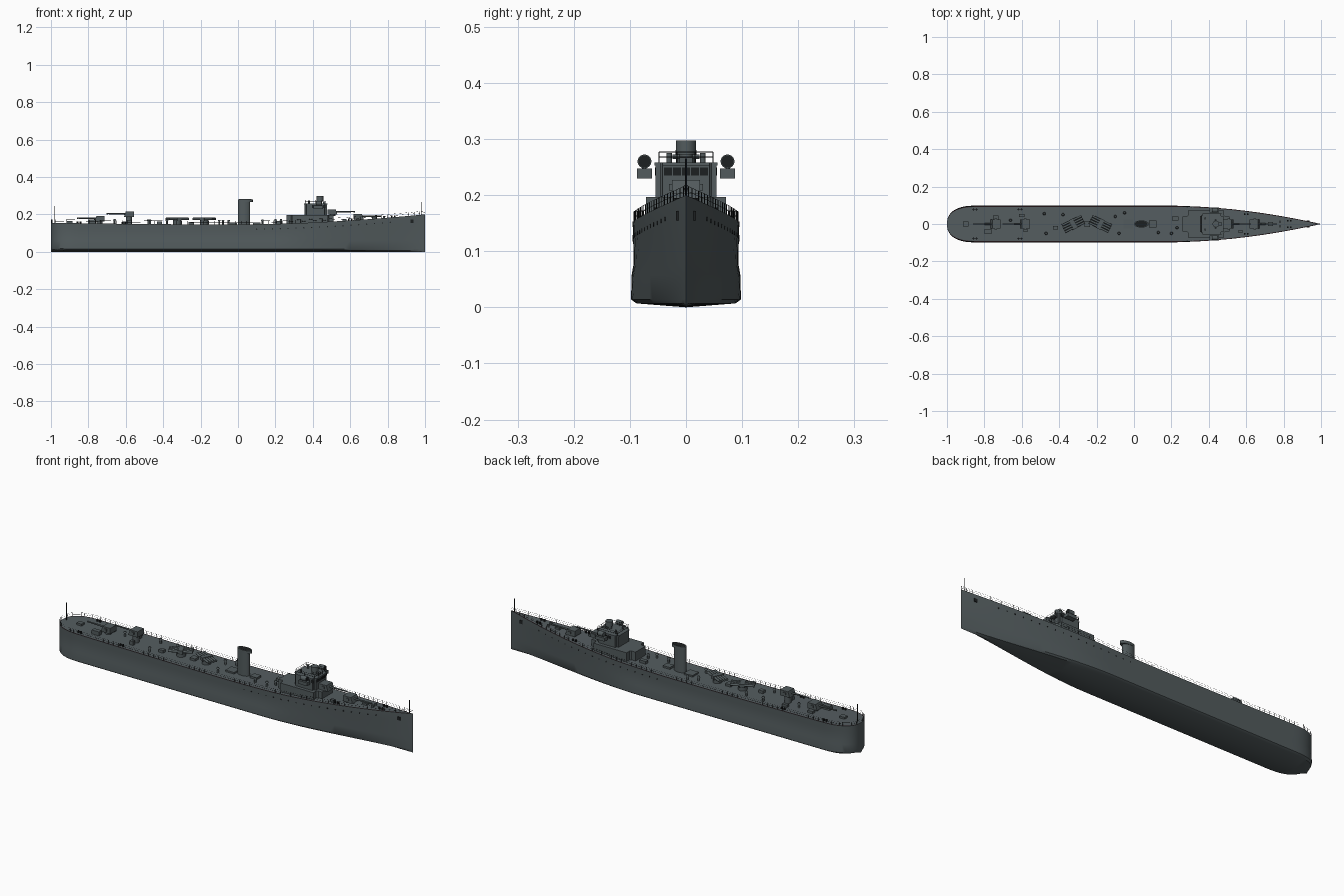
import bpy, bmesh, math
from mathutils import Matrix, Vector

if "Cube" in bpy.data.objects:
    bpy.data.objects.remove(bpy.data.objects["Cube"])


def material(name, r, g, b):
    m = bpy.data.materials.new(name)
    m.use_nodes = True
    m.diffuse_color = (r, g, b, 1)
    node = next(n for n in m.node_tree.nodes if n.type == "BSDF_PRINCIPLED")
    node.inputs["Base Color"].default_value = (r, g, b, 1)
    node.inputs["Roughness"].default_value = 0.7
    return m


GREY = material("hull grey", 0.085, 0.105, 0.11)
DECK = material("deck grey", 0.09, 0.11, 0.118)
DARK = material("fittings black", 0.012, 0.014, 0.015)
MAROON = material("edge maroon", 0.04, 0.018, 0.022)


def finish(name, bm, *mats, smooth=True):
    mesh = bpy.data.meshes.new(name)
    bmesh.ops.recalc_face_normals(bm, faces=bm.faces)
    bm.to_mesh(mesh)
    bm.free()
    ob = bpy.data.objects.new(name, mesh)
    bpy.context.collection.objects.link(ob)
    for m in mats:
        mesh.materials.append(m)
    if smooth:
        bpy.ops.object.select_all(action="DESELECT")
        ob.select_set(True)
        bpy.context.view_layer.objects.active = ob
        bpy.ops.object.shade_smooth_by_angle(angle=math.radians(35))
    return ob


def box(name, lo, hi, mat=GREY, corner=0, slope=0, turn=0):
    """Box between two corners; optional rounded uprights, leaning +x face and turn about z."""
    lo, hi = Vector(lo), Vector(hi)
    bm = bmesh.new()
    bmesh.ops.create_cube(bm, size=1)
    if corner or slope:
        bmesh.ops.scale(bm, vec=hi - lo, verts=bm.verts)
        for v in bm.verts:
            if v.co.z > 0 and v.co.x * slope > 0:
                v.co.x -= slope
        if corner:
            uprights = [e for e in bm.edges if abs(e.verts[0].co.z - e.verts[1].co.z) > 0.001]
            bmesh.ops.bevel(bm, geom=uprights, offset=corner, segments=5, affect="EDGES")
    else:
        bmesh.ops.scale(bm, vec=hi - lo, verts=bm.verts)
    bm.transform(Matrix.Translation((lo + hi) / 2) @ Matrix.Rotation(turn, 4, "Z"))
    return finish(name, bm, mat, smooth=bool(corner))


def rod(name, a, b, r, mat=GREY, r2=None, sides=16, oval=1):
    """Cylinder or cone from a to b."""
    a, b = Vector(a), Vector(b)
    bm = bmesh.new()
    bmesh.ops.create_cone(bm, cap_ends=True, segments=sides, radius1=r,
                          radius2=r if r2 is None else r2, depth=(b - a).length)
    turn = Vector((0, 0, 1)).rotation_difference(b - a).to_matrix().to_4x4()
    bm.transform(Matrix.Translation((a + b) / 2) @ turn @ Matrix.Diagonal((oval, 1, 1, 1)))
    return finish(name, bm, mat)


def wires(name, paths, radius, mat=DARK):
    """Thin tubes along several point paths, joined in one mesh."""
    curve = bpy.data.curves.new(name, "CURVE")
    curve.dimensions = "3D"
    curve.bevel_depth = radius
    curve.bevel_resolution = 0
    for path in paths:
        spline = curve.splines.new("POLY")
        spline.points.add(len(path) - 1)
        for p, co in zip(spline.points, path):
            p.co = (*co, 1)
    temp = bpy.data.objects.new(name + " path", curve)
    bpy.context.collection.objects.link(temp)
    graph = bpy.context.evaluated_depsgraph_get()
    mesh = bpy.data.meshes.new_from_object(temp.evaluated_get(graph))
    bpy.data.objects.remove(temp)
    mesh.materials.clear()
    mesh.materials.append(mat)
    bpy.context.collection.objects.link(bpy.data.objects.new(name, mesh))


# Hull lines
def stern(x):
    s = min(1, max(0, (-0.85 - x) / 0.15))
    return (1 - s ** 2.4) ** (1 / 2.4)


def deck_half(x):
    t = max(0, (x - 0.25) / 0.75)
    return 0.095 * (1 - t ** 1.75) * stern(x)


def keel_half(x):
    t = max(0, (x - 0.2) / 0.8)
    fine = 0.5 * (1 - t ** 1.75) + 0.25 * (1 + math.cos(math.pi * t))
    return 0.098 * fine * stern(x)


def deck_z(x):
    return 0.146 + (0.009 * x * x if x < 0 else 0.054 * x ** 1.8)


def section(x):
    d, k, z = deck_half(x), keel_half(x), deck_z(x)
    aft = 0.02 * (1 - stern(x))
    mid = d * 0.4 + k * 0.6
    return [(0, 0), (k * 0.9, 0.007 + aft / 2), (k, 0.014 + aft), (mid, 0.058),
            (min(mid, d * 0.985 + 0.0001), 0.076), (d * 0.99, z * 0.8), (d, z), (max(0, d - 0.004), z), (0, z)]


stations = [-1 + 0.15 * (i / 12) ** 2 for i in range(12)] + [-0.85 + 1.85 * i / 64 for i in range(65)]
bm = bmesh.new()
for side in (1, -1):
    rings = [[bm.verts.new((x, side * y, z)) for y, z in section(x)] for x in stations]
    for r, s in zip(rings, rings[1:]):
        for j in range(len(r) - 1):
            bm.faces.new((r[j], r[j + 1], s[j + 1], s[j])).material_index = max(0, j - 5)
bmesh.ops.remove_doubles(bm, verts=bm.verts, dist=0.0001)
hull = finish("hull", bm, GREY, MAROON, DECK)

# Deck railings, following the deck edge
posts, rails = [], []
for side in (1, -1):
    edge = [(x, side * max(0, deck_half(x) - 0.002), deck_z(x)) for x in stations]
    rails += [[(x, y, z + h) for x, y, z in edge] for h in (0.009, 0.018)]
    posts += [[(x, y, z), (x, y, z + 0.018)] for x, y, z in edge]
wires("deck_rails", rails, 0.0004)
wires("rail_posts", posts, 0.0007)
for name, x, top in (("bow_staff", 0.98, 0.265), ("stern_staff", -0.98, 0.245)):
    rod(name, (x, 0, deck_z(x) - 0.003), (x, 0, top), 0.0014, DARK, sides=8)


# Portholes and anchors set against the hull side
def side_point(x, z):
    pts = section(x)[2:7]
    for (y0, z0), (y1, z1) in zip(pts, pts[1:]):
        if z0 <= z <= z1:
            return y0 + (y1 - y0) * (z - z0) / (z1 - z0)
    return pts[-1][0]


for side in (1, -1):
    for i in range(18):
        x = 0.1 + 0.042 * i
        z = deck_z(x) - 0.026
        y = side * side_point(x, z)
        rod("porthole", (x, y - side * 0.003, z), (x, y + side * 0.001, z), 0.0035, DARK, sides=10)
    y = side * side_point(0.93, 0.165)
    box("anchor", (0.922, y - 0.003, 0.155), (0.938, y + 0.003, 0.172), DARK)

# Forward deckhouse and bridge
box("deckhouse", (0.26, -0.071, 0.14), (0.51, 0.071, 0.197), corner=0.03)
box("bridge", (0.355, -0.054, 0.19), (0.475, 0.054, 0.255), corner=0.012)
box("bridge_roof", (0.352, -0.056, 0.253), (0.478, 0.056, 0.258), DECK, corner=0.014)
for i in range(5):
    y = -0.032 + 0.016 * i
    box("front_window", (0.47, y - 0.007, 0.235), (0.4765, y + 0.007, 0.249), DARK)
for side in (1, -1):
    for i in range(4):
        x = 0.395 + 0.02 * i
        box("side_window", (x, side * 0.0545 - 0.001, 0.235), (x + 0.014, side * 0.0545 + 0.001, 0.249), DARK)
    y = side * 0.074
    box("bridge_wing", (0.405, y - 0.013, 0.23), (0.455, y + 0.013, 0.247))
    rod("searchlight_stand", (0.43, y, 0.245), (0.43, y, 0.258), 0.004)
    rod("searchlight", (0.416, y, 0.26), (0.446, y, 0.26), 0.0125)
    rod("searchlight_lens", (0.445, y, 0.26), (0.447, y, 0.26), 0.011, DARK)
    rod("lookout_post", (0.38, side * 0.03, 0.255), (0.38, side * 0.03, 0.275), 0.005)

roof = [(x, y, 0.258) for x, y in ((0.36, -0.048), (0.415, -0.048), (0.47, -0.048), (0.47, -0.016),
        (0.47, 0.016), (0.47, 0.048), (0.415, 0.048), (0.36, 0.048), (0.36, 0), (0.36, -0.048))]
wires("bridge_rail", [[(x, y, z + h) for x, y, z in roof] for h in (0.01, 0.019)]
      + [[(x, y, z), (x, y, z + 0.019)] for x, y, z in roof], 0.0008)
rod("director_base", (0.438, 0, 0.255), (0.438, 0, 0.275), 0.012)
rod("director", (0.438, 0, 0.272), (0.438, 0, 0.297), 0.018)
rod("range_finder", (0.438, -0.024, 0.268), (0.438, 0.024, 0.268), 0.004)
box("chart_table", (0.455, -0.012, 0.255), (0.467, 0.012, 0.268))

# Funnel with its raked cap
rod("funnel", (0.033, 0, 0.14), (0.033, 0, 0.27), 0.018, oval=1.8, sides=32)
rod("funnel_cap", (0.039, 0, 0.266), (0.039, 0, 0.28), 0.019, oval=2.1, sides=32)
rod("funnel_mouth", (0.039, 0, 0.279), (0.039, 0, 0.281), 0.016, DARK, oval=2.1, sides=32)


# Main guns: pedestal, shield with leaning face, barrel
def gun(name, x, base, lift, way):
    z = base + lift
    rod(name + "_pedestal", (x, 0, base - 0.005), (x, 0, z + 0.004), 0.016)
    box(name + "_shield", (x - 0.027, -0.025, z), (x + 0.027, 0.025, z + 0.029), slope=0.01 * way)
    tip = x + way * 0.12
    rod(name + "_barrel", (x, 0, z + 0.015), (tip, 0, z + 0.017), 0.005, r2=0.003)
    rod(name + "_muzzle", (tip - way * 0.008, 0, z + 0.017), (tip, 0, z + 0.017), 0.004)
    for side in (1, -1):
        box(name + "_sight", (x - 0.006, side * 0.026 - 0.004, z + 0.01), (x + 0.008, side * 0.026 + 0.004, z + 0.022))


gun("fore_gun", 0.645, deck_z(0.645), 0.003, 1)
gun("upper_fore_gun", 0.505, 0.195, 0.003, 1)
gun("upper_aft_gun", -0.583, deck_z(-0.583), 0.038, -1)
gun("aft_gun", -0.74, deck_z(-0.74), 0.012, -1)

# Two trained banks of torpedo tubes
for x, turn in ((-0.325, 0.45), (-0.18, -0.45)):
    rod("tube_turntable", (x, 0, 0.14), (x, 0, 0.17), 0.022)
    along = Vector((math.cos(turn), math.sin(turn), 0))
    across = Vector((-along.y, along.x, 0))
    for i in range(4):
        mid = Vector((x, 0, 0.176)) + across * (i - 1.5) * 0.013
        rod("torpedo_tube", mid - along * 0.058, mid + along * 0.058, 0.006)
    box("tube_saddle", (x - 0.012, -0.028, 0.166), (x + 0.012, 0.028, 0.184), turn=turn)

# Mooring bollards in pairs
for x in (-0.85, -0.61, 0.6, 0.83):
    for side in (1, -1):
        for shift in (-0.008, 0.008):
            y = side * (deck_half(x) - 0.017)
            rod("bollard", (x + shift, y, deck_z(x) - 0.002), (x + shift, y, deck_z(x) + 0.01), 0.005, DARK, sides=10)

# Lockers, hatches and ventilators along the deck
for x, y, w, d, h in ((-0.78, -0.04, 0.042, 0.022, 0.02), (-0.74, 0.035, 0.03, 0.02, 0.012),
                      (-0.6, 0.045, 0.03, 0.015, 0.012), (-0.58, -0.035, 0.02, 0.015, 0.02),
                      (-0.42, -0.02, 0.025, 0.02, 0.014), (-0.25, 0, 0.03, 0.03, 0.012),
                      (-0.03, 0, 0.05, 0.05, 0.008), (0.1, 0, 0.04, 0.035, 0.01),
                      (0.22, 0.03, 0.035, 0.02, 0.014), (0.57, -0.04, 0.02, 0.015, 0.01),
                      (0.73, 0, 0.025, 0.02, 0.01), (-0.9, 0, 0.03, 0.025, 0.01)):
    z = deck_z(x)
    box("deck_locker", (x - w / 2, y - d / 2, z - 0.004), (x + w / 2, y + d / 2, z + h))
for x, y in ((-0.66, 0.02), (-0.48, 0.055), (-0.47, -0.05), (-0.38, 0.05), (-0.1, 0.04),
             (-0.08, -0.05), (-0.05, 0.06), (0.13, -0.045), (0.2, -0.05), (0.23, -0.02)):
    z = deck_z(x)
    rod("ventilator", (x, y, z - 0.003), (x, y, z + 0.02), 0.005)
    rod("ventilator_cowl", (x, y, z + 0.018), (x, y, z + 0.025), 0.008, r2=0.005)
for side in (1, -1):
    rod("capstan", (0.78, side * 0.012, deck_z(0.78) - 0.002), (0.78, side * 0.012, deck_z(0.78) + 0.01), 0.006)
